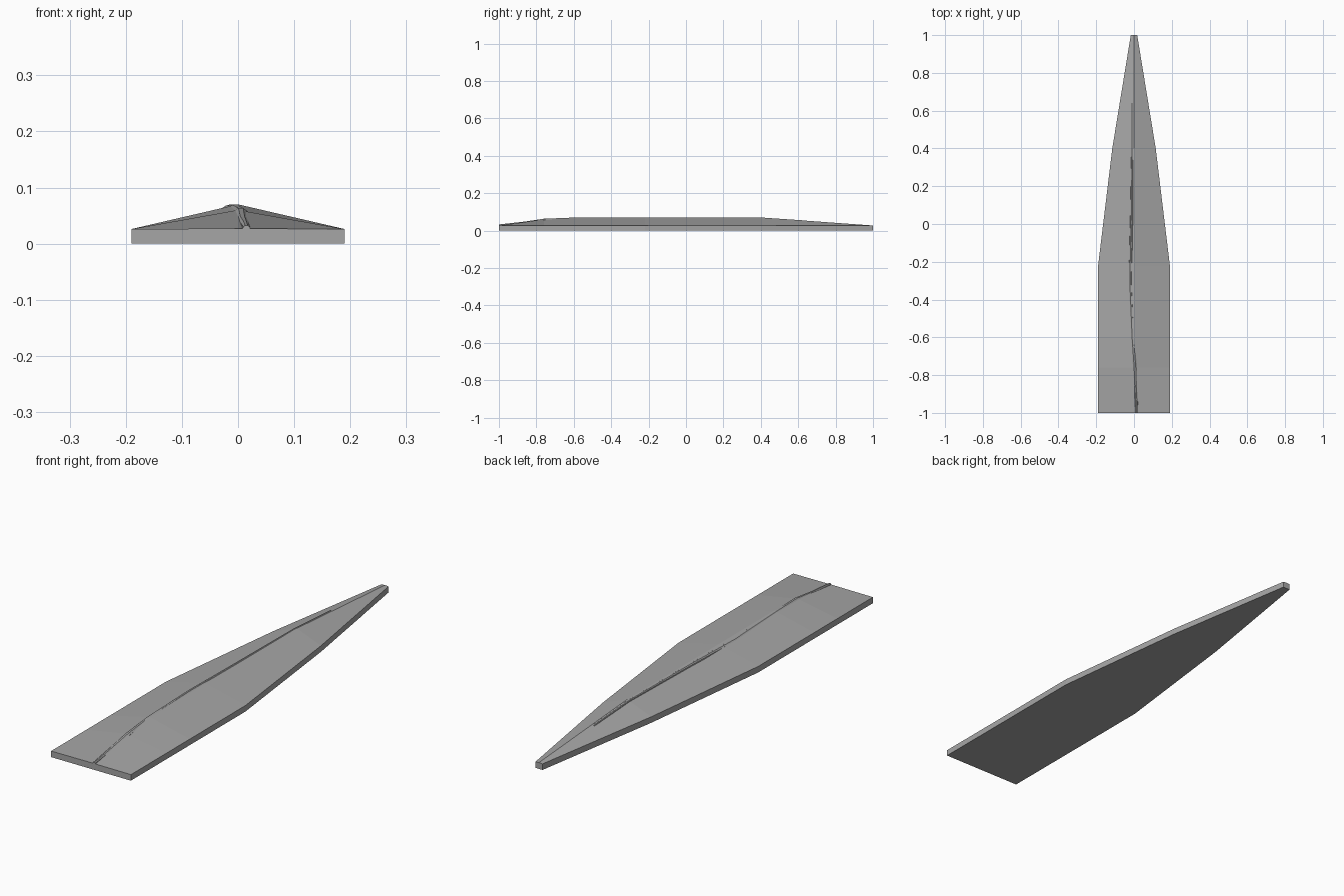
import bpy, bmesh
from math import cos, sin, tau

if "Cube" in bpy.data.objects:
    bpy.data.objects.remove(bpy.data.objects["Cube"])

# Stations along the blade: y, half width, ridge height
STATIONS = [(-1.0, 0.19, 0.027), (-0.76, 0.19, 0.060), (-0.6, 0.19, 0.070),
            (-0.22, 0.19, 0.070), (0.4, 0.115, 0.070), (1.0, 0.017, 0.027)]
EDGE = 0.026

grey = bpy.data.materials.new("dark_grey")
grey.diffuse_color = (0.38, 0.38, 0.38, 1)
grey.use_nodes = True
grey.node_tree.nodes["Principled BSDF"].inputs["Base Color"].default_value = grey.diffuse_color


def loft_object(name, rings):
    """Skin a list of cross-sections into a closed, flat-shaded solid."""
    bm = bmesh.new()
    loops = [[bm.verts.new(p) for p in ring] for ring in rings]
    n = len(loops[0])
    for a, b in zip(loops, loops[1:]):
        for i in range(n):
            j = (i + 1) % n
            bm.faces.new((a[i], a[j], b[j], b[i]))
    bm.faces.new(loops[0])
    bm.faces.new(loops[-1])
    bmesh.ops.recalc_face_normals(bm, faces=bm.faces)
    mesh = bpy.data.meshes.new(name)
    bm.to_mesh(mesh)
    bm.free()
    mesh.materials.append(grey)
    obj = bpy.data.objects.new(name, mesh)
    bpy.context.collection.objects.link(obj)


# Flat-bottomed blade with a low central ridge
loft_object("blade", [[(-w, y, 0), (w, y, 0), (w, y, EDGE), (0, y, h), (-w, y, EDGE)]
                      for y, w, h in STATIONS])

# Thin wavering rib, half sunk into the ridge: x, y, z, radius
RIB = [(0.015, -1.0, 0.026, 0.007), (0.012, -0.93, 0.032, 0.009),
       (0.008, -0.86, 0.037, 0.012), (0.005, -0.76, 0.050, 0.014),
       (-0.006, -0.6, 0.057, 0.013), (-0.019, -0.3, 0.057, 0.011),
       (-0.012, 0.0, 0.061, 0.009), (-0.008, 0.4, 0.064, 0.006),
       (-0.008, 0.64, 0.049, 0.005)]
SIDES = 10
loft_object("centre_rib", [[(x + r * cos(tau * k / SIDES), y, z + r * sin(tau * k / SIDES))
                            for k in range(SIDES)] for x, y, z, r in RIB])
